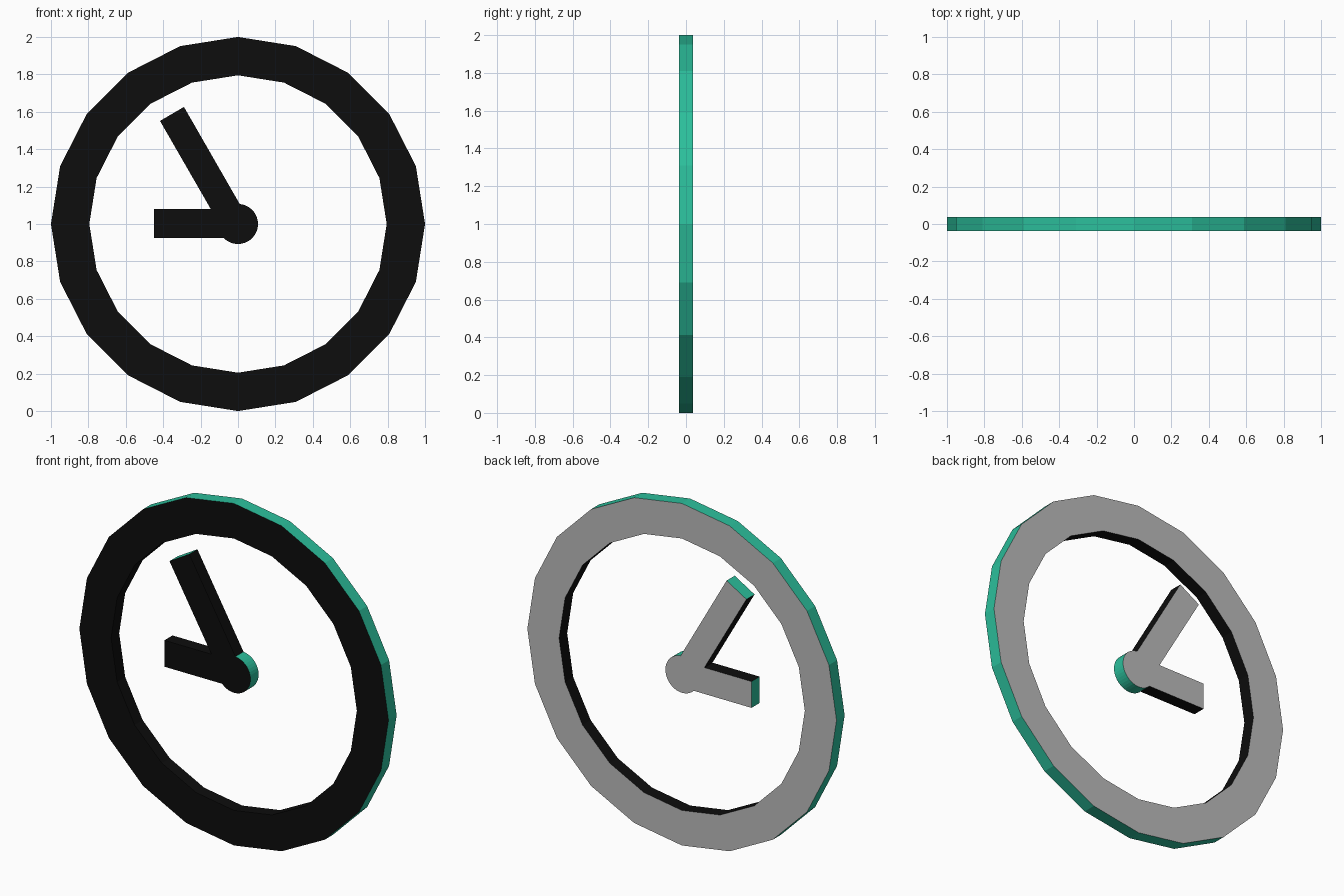
import bpy, bmesh
from math import sin, cos, pi, radians

if "Cube" in bpy.data.objects:
    bpy.data.objects.remove(bpy.data.objects["Cube"])

HALF = 0.0375      # half thickness
CZ = 1.0           # clock centre height


def material(name, rgb):
    m = bpy.data.materials.new(name)
    m.diffuse_color = (*rgb, 1)
    m.use_nodes = True
    m.node_tree.nodes["Principled BSDF"].inputs["Base Color"].default_value = m.diffuse_color
    return m


BLACK = material("black", (0.004, 0.004, 0.004))
GREY = material("grey", (0.5, 0.5, 0.5))
TEAL = material("teal", (0.025, 0.52, 0.33))


def circle(r, n, start=0.0, sweep=2 * pi):
    return [(r * cos(start + sweep * i / n), CZ + r * sin(start + sweep * i / n))
            for i in range(n + 1)]


def plate(name, faces, is_teal):
    """Extrude flat x/z polygons from front to back and colour the faces."""
    bm = bmesh.new()
    for poly in faces:
        bm.faces.new([bm.verts.new((x, -HALF, z)) for x, z in poly])
    bmesh.ops.remove_doubles(bm, verts=bm.verts[:], dist=1e-4)
    ext = bmesh.ops.extrude_face_region(bm, geom=bm.faces[:], use_keep_orig=True)
    moved = [g for g in ext["geom"] if isinstance(g, bmesh.types.BMVert)]
    bmesh.ops.translate(bm, verts=moved, vec=(0, 2 * HALF, 0))
    bmesh.ops.recalc_face_normals(bm, faces=bm.faces[:])
    for f in bm.faces:
        if abs(f.normal.y) > 0.5:
            f.material_index = 0 if f.normal.y < 0 else 1
        else:
            f.material_index = 2 if is_teal(f) else 0
    me = bpy.data.meshes.new(name)
    bm.to_mesh(me)
    bm.free()
    for m in (BLACK, GREY, TEAL):
        me.materials.append(m)
    ob = bpy.data.objects.new(name, me)
    bpy.context.collection.objects.link(ob)
    return ob


# Rim: 20-sided flat ring, teal on its outer edge
outer, inner = circle(1.0, 20), circle(0.795, 20)
plate("clock_rim",
      [(outer[i], outer[i + 1], inner[i + 1], inner[i]) for i in range(20)],
      lambda f: f.calc_center_median().x ** 2
      + (f.calc_center_median().z - CZ) ** 2 > 0.8)

# Hands and hub: one flush outline, teal on hub edge and hand tips
hub = circle(0.107, 24, radians(224.5), radians(220.5))
outline = [(-0.45, CZ - 0.075)] + hub + [
    (-0.289, 1.626), (-0.417, 1.551), (-0.145, CZ + 0.079), (-0.45, CZ + 0.079)]
plate("clock_hands", [outline],
      lambda f: max(e.calc_length() for e in f.edges) < 0.2)
